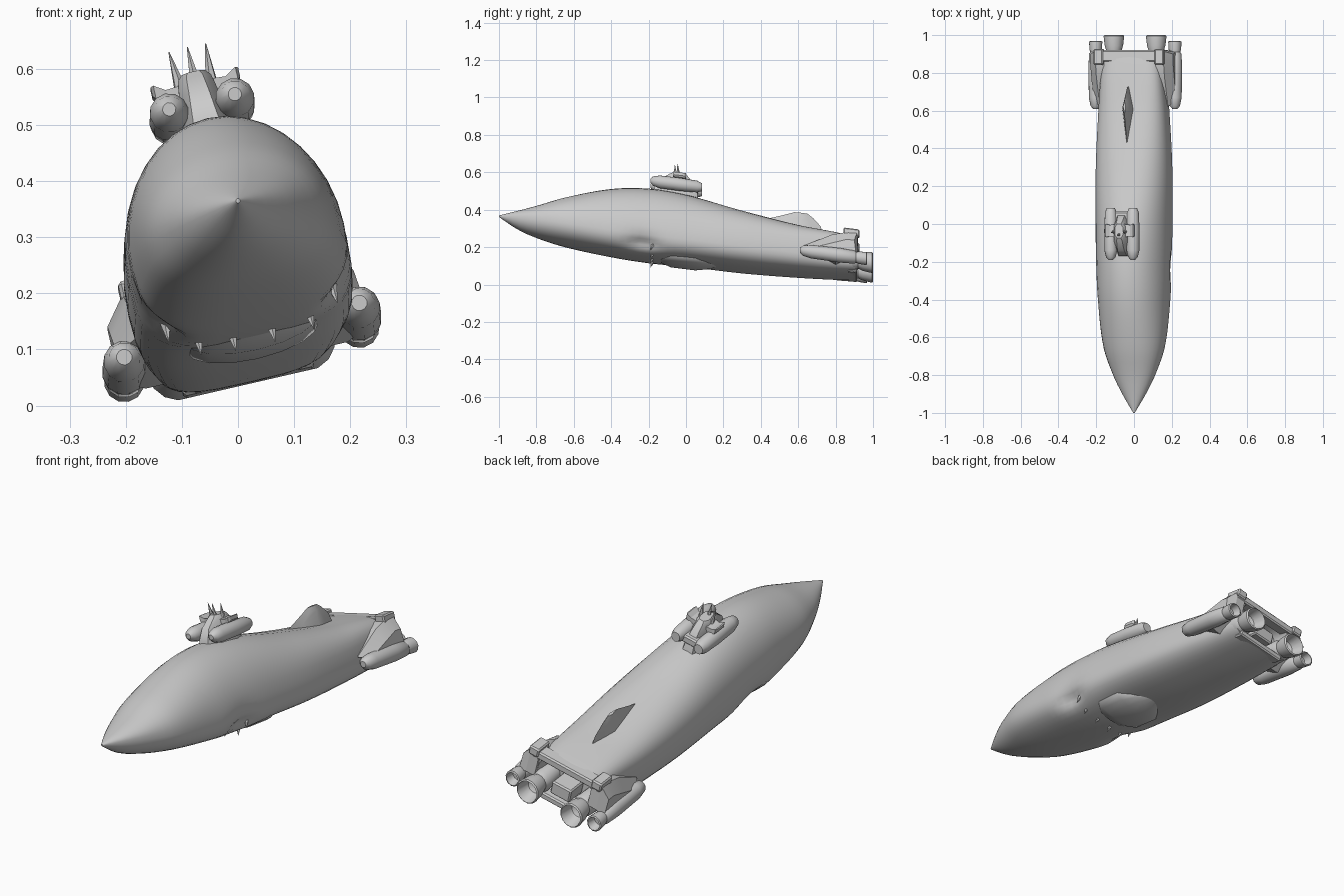
import bpy, bmesh, math
from mathutils import Matrix, Vector

if "Cube" in bpy.data.objects:
    bpy.data.objects.remove(bpy.data.objects["Cube"])

# Craft is modelled around a straight axis, then rolled and sloped nose-up
SLOPE = Matrix.Identity(4)
SLOPE[2][1] = -0.125
POSE = Matrix.Translation((0, 0, 0.24)) @ SLOPE @ Matrix.Rotation(math.radians(-13), 4, 'Y')


def finish(bm, name, angle=35):
    bmesh.ops.recalc_face_normals(bm, faces=bm.faces)
    bm.transform(POSE)
    me = bpy.data.meshes.new(name)
    bm.to_mesh(me)
    bm.free()
    ob = bpy.data.objects.new(name, me)
    bpy.context.collection.objects.link(ob)
    bpy.ops.object.select_all(action='DESELECT')
    ob.select_set(True)
    bpy.context.view_layer.objects.active = ob
    bpy.ops.object.shade_smooth_by_angle(angle=math.radians(angle))
    return ob


def loft(name, rings, angle=35):
    bm = bmesh.new()
    vr = [[bm.verts.new(p) for p in r] for r in rings]
    n = len(vr[0])
    for a, b in zip(vr, vr[1:]):
        for i in range(n):
            j = (i + 1) % n
            bm.faces.new((a[i], a[j], b[j], b[i]))
    bm.faces.new(vr[0])
    bm.faces.new(vr[-1])
    return finish(bm, name, angle)


def tube(name, x, z, profile, sides=12, squash=1.0):
    # round body along y from (y, radius) pairs
    rings = []
    for y, r in profile:
        rings.append([(x + r * math.cos(2 * math.pi * i / sides), y,
                       z + r * squash * math.sin(2 * math.pi * i / sides)) for i in range(sides)])
    return loft(name, rings)


def box(name, centre, size, bevel=0.006):
    bm = bmesh.new()
    bmesh.ops.create_cube(bm, size=1, matrix=Matrix.Translation(centre) @ Matrix.Diagonal((*size, 1)))
    bmesh.ops.bevel(bm, geom=bm.edges[:], offset=bevel, segments=1, affect='EDGES')
    return finish(bm, name, 20)


def spike(name, base, tip, r, sides=6):
    base, tip = Vector(base), Vector(tip)
    d = tip - base
    bm = bmesh.new()
    m = Matrix.Translation((base + tip) / 2) @ d.to_track_quat('Z', 'Y').to_matrix().to_4x4()
    bmesh.ops.create_cone(bm, cap_ends=True, segments=sides, radius1=r, radius2=0.001,
                          depth=d.length, matrix=m)
    return finish(bm, name)


# Hull stations: y, half width, top, bottom, upper and lower roundness
KEYS = [(-1, .004, .004, .004, 2, 2), (-.9, .063, .04, .058, 2, 2.1), (-.8, .112, .078, .088, 2, 2.3),
        (-.65, .163, .142, .113, 2, 2.6), (-.4, .19, .222, .132, 2, 3), (-.2, .198, .25, .138, 2, 3.2),
        (0, .2, .241, .13, 2.1, 3.2), (.3, .2, .188, .128, 2.4, 3.2), (.6, .185, .142, .115, 3, 3.2),
        (.8, .168, .125, .1, 4, 3.5), (.88, .163, .118, .092, 4, 3.5)]


def station(y):
    # smooth interpolation through the stations
    k = max(i for i in range(len(KEYS) - 1) if KEYS[i][0] <= y + 1e-6)
    a, b = KEYS[k], KEYS[k + 1]
    p, q = KEYS[max(k - 1, 0)], KEYS[min(k + 2, len(KEYS) - 1)]
    h = b[0] - a[0]
    t = (y - a[0]) / h
    out = []
    for c in range(1, 6):
        ma = (b[c] - p[c]) / (b[0] - p[0]) * h
        mb = (q[c] - a[c]) / (q[0] - a[0]) * h
        out.append((2*t**3 - 3*t*t + 1) * a[c] + (t**3 - 2*t*t + t) * ma
                   + (3*t*t - 2*t**3) * b[c] + (t**3 - t*t) * mb)
    return out


def section(y, scale=1.0, shift=None):
    w, top, bot, nu, nl = station(y)
    ring = []
    for i in range(36):
        a = 2 * math.pi * i / 36
        c, s = math.cos(a), math.sin(a)
        n = nu if s > 0 else nl
        x = w * math.copysign(abs(c) ** (2 / n), c)
        z = (top if s > 0 else bot) * math.copysign(abs(s) ** (2 / n), s)
        # intake hollows low on both flanks
        low = math.degrees(math.atan2(s, abs(c)))
        f = scale * (1 - .17 * math.exp(-((y + .23) / .08) ** 2 - ((low + 33) / 20) ** 2))
        ring.append((x * f, y if shift is None else shift, z * f))
    return ring


# Hull with a hollow stern
rings = [section(-1 + 1.88 * (i / 50)) for i in range(51)]
rings += [section(.88, .97, .905), section(.88, .86, .905), section(.88, .82, .82)]
loft("hull", rings)

# Belly fairing behind the intakes
tube("belly_fairing", 0, -.115, [(-.15, .02), (-.13, .08), (-.08, .12), (.05, .12), (.12, .08), (.2, .01)],
     16, .33)

# Jagged teeth along the intake lip
for i, (x, z) in enumerate([(-.15, -.09), (-.1, -.125), (-.04, -.132), (.03, -.132), (.1, -.125), (.15, -.09)]):
    spike(f"lip_tooth_{i}", (x, -.17, z + .02), (x * 1.03, -.19, z - .028), .014, 5)

# Dorsal fin
rings = []
for z, y0, y1, w in [(.1, .38, .74, .034), (.165, .42, .72, .024), (.205, .53, .68, .014), (.225, .58, .65, .007)]:
    m = y0 + (y1 - y0) * .62
    rings.append([(0, y0, z), (w * .5, (y0 + m) / 2, z), (w, m, z), (w * .5, (m + y1) / 2, z), (0, y1, z),
                  (-w * .5, (m + y1) / 2, z), (-w, m, z), (-w * .5, (y0 + m) / 2, z)])
loft("dorsal_fin", rings)

# Conning tower: stem, side pods, head, wings and masts
rings = []
for z, y0, y1, w in [(.18, -.17, .07, .06), (.26, -.17, .06, .045), (.31, -.14, .04, .036),
                     (.345, -.09, .01, .03), (.355, -.075, 0, .022)]:
    d = (y1 - y0) * .25
    rings.append([(-w, y0 + d, z), (-w * .5, y0, z), (w * .5, y0, z), (w, y0 + d, z),
                  (w, y1 - d, z), (w * .5, y1, z), (-w * .5, y1, z), (-w, y1 - d, z)])
loft("tower_stem", rings)
box("tower_rear_block", (0, .02, .28), (.13, .09, .035))
for s, side in ((-1, "left"), (1, "right")):
    tube(f"tower_pod_{side}", s * .06, .285,
         [(-.19, .012), (-.175, .026), (-.14, .035), (-.03, .036), (.06, .032), (.085, .022)], 12)
    wing = [(.02, .325, .012, .035), (.055, .325, .01, .03), (.075, .335, .012, .035), (.08, .338, .008, .025)]
    loft(f"tower_wing_{side}", [[(s * x, -.035 - d, z - h), (s * x, -.035 + d, z - h),
                                 (s * x, -.035 + d, z + h), (s * x, -.035 - d, z + h)]
                                for x, z, h, d in wing], 20)
for i, (x, y) in enumerate([(-.028, -.04), (0, -.055), (.028, -.04)]):
    spike(f"mast_{i}", (x, y, .33), (x * 1.2, y - .005, .402), .012)

# Stern frame
box("stern_beam", (0, .89, .1), (.37, .06, .035))
box("stern_lower_beam", (0, .89, -.075), (.24, .05, .03))
box("engine_block", (0, .87, -.01), (.1, .1, .06))

# Engines, mirrored: inner nozzles, outer nacelles and their pylons
for s, side in ((-1, "left"), (1, "right")):
    tube(f"main_nozzle_{side}", s * .115, -.025,
         [(.8, .045), (.9, .05), (.92, .042), (.945, .05), (.995, .056), (1.0, .05), (.94, .036), (.93, .02)], 14)
    tube(f"nacelle_{side}", s * .215, -.03,
         [(.61, .014), (.625, .028), (.67, .037), (.82, .04), (.9, .036), (.91, .03), (.925, .034),
          (.965, .036), (.968, .03), (.93, .022)], 12)
    inner = [(.62, .0), (.78, .085), (.87, .112), (.915, .115), (.92, .0), (.8, -.07)]
    outer = [(.66, -.015), (.78, .03), (.86, .06), (.9, .06), (.91, -.02), (.8, -.05)]
    loft(f"pylon_{side}", [[(s * .14, y, z) for y, z in inner], [(s * .185, y, z) for y, z in inner],
                           [(s * .225, y, z) for y, z in outer]], 20)
    box(f"beam_end_{side}", (s * .165, .885, .112), (.05, .085, .04))
